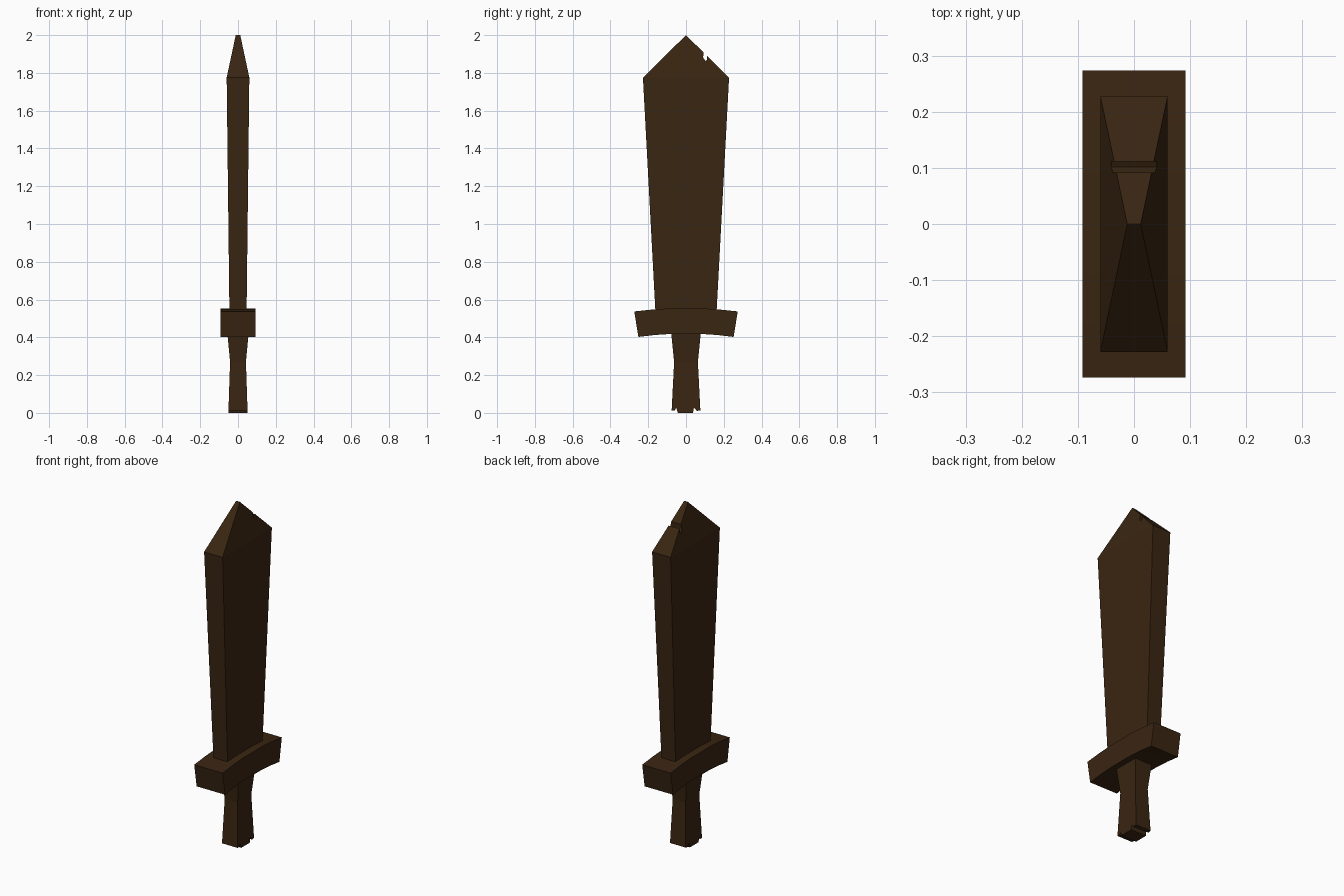
import bpy, bmesh
from mathutils import Vector

cube = bpy.data.objects.get("Cube")
if cube:
    bpy.data.objects.remove(cube, do_unlink=True)

wood = bpy.data.materials.new("dark_brown_wood")
wood.use_nodes = True
colour = (0.042, 0.019, 0.006, 1)
wood.diffuse_color = colour
bsdf = wood.node_tree.nodes["Principled BSDF"]
bsdf.inputs["Base Color"].default_value = colour
bsdf.inputs["Roughness"].default_value = 0.9


def half_width(z, stations):
    """Interpolate half thickness between (z, half width) stations."""
    for (z0, w0), (z1, w1) in zip(stations, stations[1:]):
        if z <= z1:
            return w0 + (w1 - w0) * (z - z0) / (z1 - z0)
    return stations[-1][1]


def tapered_slab(name, outline, stations):
    """Extrude a (y, z) outline along x, then taper its thickness by height."""
    bm = bmesh.new()
    face = bm.faces.new([bm.verts.new((-1, y, z)) for y, z in outline])
    side = bmesh.ops.extrude_face_region(bm, geom=[face], use_keep_orig=True)
    for v in side["geom"]:
        if isinstance(v, bmesh.types.BMVert):
            v.co.x = 1
    for z, _ in stations[1:-1]:
        bmesh.ops.bisect_plane(bm, geom=bm.verts[:] + bm.edges[:] + bm.faces[:],
                               dist=1e-5, plane_co=Vector((0, 0, z)),
                               plane_no=Vector((0, 0, 1)))
    for v in bm.verts:
        v.co.x *= half_width(v.co.z, stations)
    bmesh.ops.recalc_face_normals(bm, faces=bm.faces)
    mesh = bpy.data.meshes.new(name)
    bm.to_mesh(mesh)
    bm.free()
    mesh.materials.append(wood)
    obj = bpy.data.objects.new(name, mesh)
    bpy.context.collection.objects.link(obj)
    return obj


# Blade, widening to the shoulders, with a chip in one edge of the point
tapered_slab("blade",
             [(-0.16, 0.5), (0.16, 0.5), (0.228, 1.775),
              (0.111, 1.891), (0.112, 1.868), (0.102, 1.863), (0.091, 1.882),
              (0.092, 1.909), (0, 2.0), (-0.228, 1.775)],
             [(0.5, 0.045), (1.775, 0.06), (2.0, 0.012)])

# Crossguard, a block with drooping ends
right_half = [(0.252, 0.402), (0.17, 0.412), (0.08, 0.418)]
top_half = [(0.09, 0.553), (0.18, 0.547), (0.274, 0.537)]
lower = [(-y, z) for y, z in right_half] + right_half[::-1]
upper = top_half[::-1] + [(-y, z) for y, z in top_half]
tapered_slab("crossguard", lower + upper, [(0.4, 0.092), (0.56, 0.092)])

# Grip, waisted in the middle, with two nicks in the bottom end
tapered_slab("grip",
             [(-0.076, 0.012), (-0.06, 0.012), (-0.052, 0.027), (-0.043, 0.0),
              (0.037, 0.0), (0.042, 0.028), (0.058, 0.01), (0.076, 0.014),
              (0.063, 0.27), (0.08, 0.44), (-0.08, 0.44), (-0.063, 0.27)],
             [(0.0, 0.051), (0.27, 0.042), (0.44, 0.058)])
